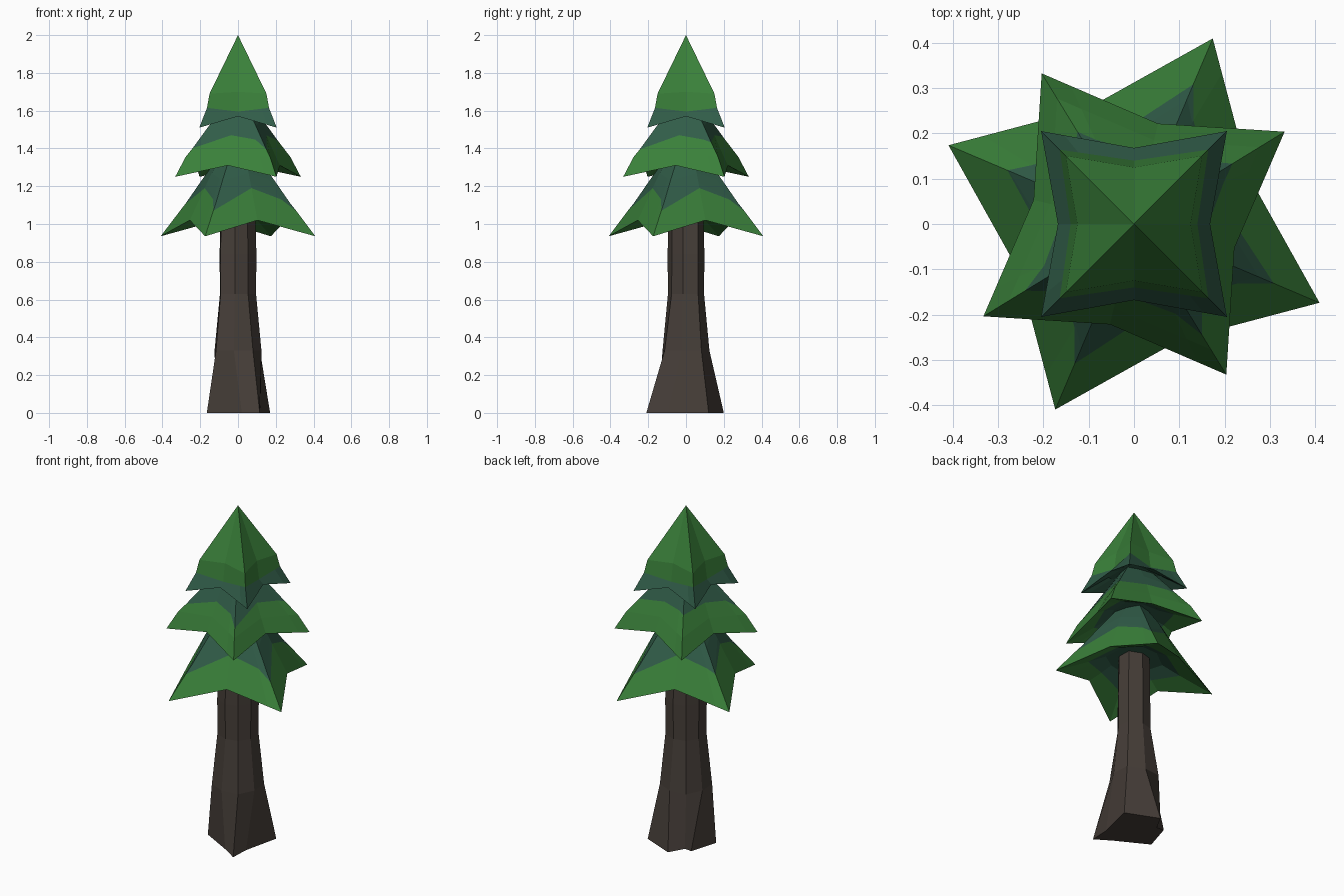
import bpy
import bmesh
from math import sin, cos, radians
from mathutils import Vector

cube = bpy.data.objects.get("Cube")
if cube:
    bpy.data.objects.remove(cube, do_unlink=True)


def make_material(name, rgb):
    mat = bpy.data.materials.new(name)
    mat.use_nodes = True
    mat.diffuse_color = (*rgb, 1)
    mat.node_tree.nodes["Principled BSDF"].inputs["Base Color"].default_value = (*rgb, 1)
    return mat


green = make_material("leaf green", (0.042, 0.216, 0.042))
teal = make_material("shaded teal", (0.03, 0.107, 0.065))
bark = make_material("bark brown", (0.061, 0.048, 0.04))


def loft(name, rings, materials, bands):
    """Skin a stack of equal rings, close both ends, colour each band."""
    bm = bmesh.new()
    loops = [[bm.verts.new(p) for p in ring] for ring in rings]
    count = len(loops[0])
    for band, low, high in zip(bands, loops, loops[1:]):
        for i in range(count):
            j = (i + 1) % count
            bm.faces.new((low[i], low[j], high[j], high[i])).material_index = band
    bm.faces.new(loops[0][::-1]).material_index = bands[0]
    bm.faces.new(loops[-1]).material_index = bands[-1]
    bmesh.ops.remove_doubles(bm, verts=bm.verts, dist=0.0005)
    bmesh.ops.recalc_face_normals(bm, faces=bm.faces)
    mesh = bpy.data.meshes.new(name)
    bm.to_mesh(mesh)
    bm.free()
    for mat in materials:
        mesh.materials.append(mat)
    obj = bpy.data.objects.new(name, mesh)
    bpy.context.collection.objects.link(obj)


def polar(angle, r, z):
    return Vector((r * cos(radians(angle)), r * sin(radians(angle)), z))


def star_ring(turn, tip_r, tip_z, notch_r, notch_z):
    """Four drooping tips, each with a flank point before it and a notch after."""
    ring = []
    for k in range(4):
        a = turn + 90 * k
        tip = polar(a, tip_r, tip_z)
        ring += [tip.lerp(polar(a - 45, notch_r, notch_z), 0.25),
                 tip, polar(a + 45, notch_r, notch_z)]
    return ring


def tier(name, turn, profile, bands, edge=0, flank_lift=0.0, tip_lifts=(0, 0, 0, 0)):
    """Loft a tier; slide the points of one ring uphill for a jagged colour edge."""
    rings = [star_ring(turn, *p) for p in profile]
    low, high = rings[edge], rings[edge + 1]
    for k, lift in enumerate(tip_lifts):
        flank, tip = 3 * k, 3 * k + 1
        low[flank] = low[flank].lerp(high[flank], max(flank_lift, lift))
        low[tip] = low[tip].lerp(high[tip], lift)
    loft(name, rings, (green, teal), bands)


# Foliage tiers: profile runs from the hollow underside, round the rim, to the top
tier("lower_foliage", -23, [
    (0.16, 1.07, 0.14, 1.08), (0.26, 1.02, 0.20, 1.05), (0.445, 0.935, 0.275, 1.02),
    (0.335, 1.07, 0.19, 1.19), (0.30, 1.11, 0.175, 1.22),
    (0.21, 1.23, 0.15, 1.27), (0.10, 1.37, 0.08, 1.37)],
    [1, 0, 0, 1, 1, 1], edge=3, flank_lift=0.8, tip_lifts=(0, 0, 0.9, 0))
tier("middle_foliage", 31.5, [
    (0.14, 1.36, 0.12, 1.36), (0.23, 1.32, 0.18, 1.34), (0.39, 1.25, 0.228, 1.31),
    (0.325, 1.355, 0.19, 1.39), (0.287, 1.395, 0.155, 1.47),
    (0.18, 1.52, 0.12, 1.54), (0.09, 1.62, 0.07, 1.62)],
    [1, 0, 0, 0, 1, 1], edge=4, flank_lift=0.3, tip_lifts=(0.3, 0.45, 0.05, 0))
tier("top_foliage", 45, [
    (0.14, 1.60, 0.10, 1.60), (0.29, 1.51, 0.168, 1.57),
    (0.232, 1.615, 0.14, 1.595), (0.213, 1.69, 0.125, 1.70),
    (0, 2, 0, 2)], [1, 1, 0, 0])

# Trunk: uneven rooted foot narrowing to a slightly oval stem
foot = [(0.17, 0.12), (-0.02, 0.2), (-0.07, 0.11), (-0.115, 0.115),
        (-0.165, -0.05), (0.02, -0.15), (0.115, -0.21), (0.12, -0.095)]
trunk_rings = [[(x, y, 0) for x, y in foot]]
for wide, side, narrow, z in ((0.142, 0.126, 0.138, 0.33), (0.112, 0.097, 0.093, 0.63),
                              (0.113, 0.099, 0.091, 0.84), (0.107, 0.092, 0.088, 1.09)):
    trunk_rings.append([polar(35 + 45 * i, (wide, side, narrow, side)[i % 4], z)
                        for i in range(8)])
loft("trunk", trunk_rings, (bark,), [0] * 4)
